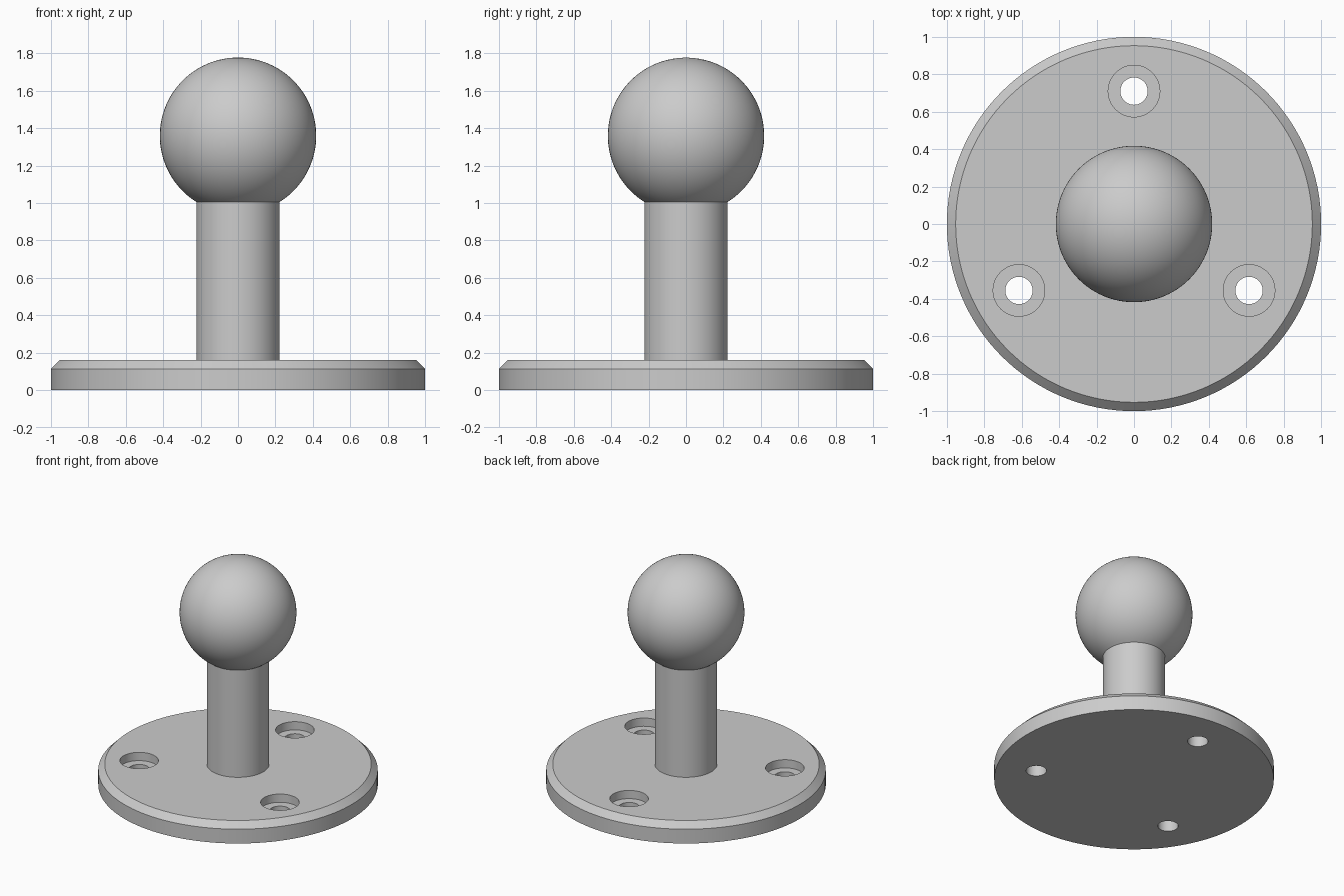
import bpy, bmesh
from math import sin, cos, pi, acos, sqrt, radians

cube = bpy.data.objects.get("Cube")
if cube:
    bpy.data.objects.remove(cube, do_unlink=True)

grey = bpy.data.materials.new("plain grey")
grey.use_nodes = True
grey.diffuse_color = (0.6, 0.6, 0.6, 1)
grey.node_tree.nodes["Principled BSDF"].inputs["Base Color"].default_value = (0.6, 0.6, 0.6, 1)


def lathe(name, profile, steps, location=(0, 0, 0)):
    """Spin a profile of (radius, z) points about the z axis into a closed solid."""
    bm = bmesh.new()
    verts = [bm.verts.new((r, 0, z)) for r, z in profile]
    edges = [bm.edges.new(pair) for pair in zip(verts, verts[1:])]
    bmesh.ops.spin(bm, geom=verts + edges, cent=(0, 0, 0), axis=(0, 0, 1),
                   angle=2 * pi, steps=steps)
    bmesh.ops.remove_doubles(bm, verts=bm.verts, dist=1e-4)
    bmesh.ops.recalc_face_normals(bm, faces=bm.faces)
    mesh = bpy.data.meshes.new(name)
    bm.to_mesh(mesh)
    bm.free()
    mesh.materials.append(grey)
    obj = bpy.data.objects.new(name, mesh)
    obj.location = location
    bpy.context.collection.objects.link(obj)
    return obj


def activate(obj):
    bpy.ops.object.select_all(action='DESELECT')
    obj.select_set(True)
    bpy.context.view_layer.objects.active = obj


# Round base plate with a chamfered top edge
top, chamfer = 0.16, 0.047
base = lathe("base_plate", [(0, 0), (1, 0), (1, top - chamfer),
                            (1 - chamfer, top), (0, top)], 128)

# Three counterbored screw holes
hole_r, bore_r, floor_z, ring = 0.073, 0.138, 0.095, 0.71
for i in range(3):
    a = radians(90 + 120 * i)
    cutter = lathe("screw_hole_cutter",
                   [(0, -0.1), (hole_r, -0.1), (hole_r, floor_z),
                    (bore_r, floor_z), (bore_r, 0.3), (0, 0.3)],
                   48, (ring * cos(a), ring * sin(a), 0))
    cutter.hide_render = True
    cut = base.modifiers.new("screw_hole", 'BOOLEAN')
    cut.operation = 'DIFFERENCE'
    cut.solver = 'EXACT'
    cut.object = cutter
    activate(base)
    bpy.ops.object.modifier_apply(modifier=cut.name)
    bpy.data.objects.remove(cutter, do_unlink=True)

# Cylindrical stem running into a truncated ball
ball_r, stem_r, centre_z = 0.418, 0.223, 1.359
neck = acos(-sqrt(ball_r ** 2 - stem_r ** 2) / ball_r)
rings = 40
arc = [neck * (1 - i / rings) for i in range(rings + 1)]
stud = lathe("ball_stud", [(0, 0.1), (stem_r, 0.1)] +
             [(ball_r * sin(t), centre_z + ball_r * cos(t)) for t in arc], 96)

# Smooth curved faces, keep machined edges crisp
for obj in (base, stud):
    activate(obj)
    bpy.ops.object.shade_smooth_by_angle(angle=radians(30))
